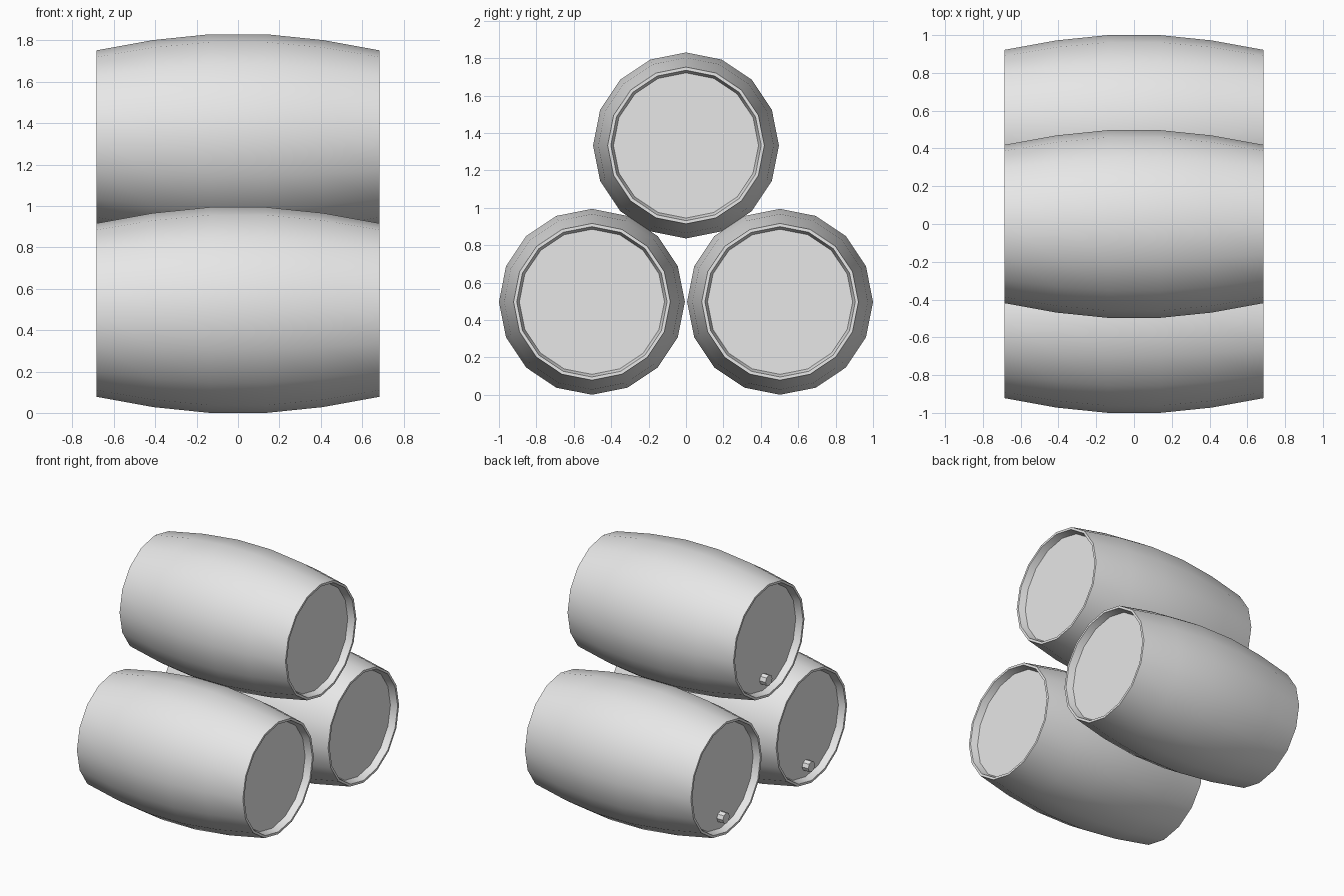
import bpy
import bmesh
from math import cos, sin, pi, radians
from mathutils import Matrix

SIDES = 16
END, LID = 0.685, 0.635      # barrel end and recessed lid positions along x

cube = bpy.data.objects.get("Cube")
if cube:
    bpy.data.objects.remove(cube, do_unlink=True)

grey = bpy.data.materials.new("plain grey")
grey.use_nodes = True
colour = (0.8, 0.8, 0.8, 1)
grey.diffuse_color = colour
grey.node_tree.nodes["Principled BSDF"].inputs["Base Color"].default_value = colour


def finish(bm, name, location):
    bmesh.ops.recalc_face_normals(bm, faces=bm.faces)
    mesh = bpy.data.meshes.new(name)
    bm.to_mesh(mesh)
    bm.free()
    mesh.materials.append(grey)
    obj = bpy.data.objects.new(name, mesh)
    obj.location = location
    bpy.context.collection.objects.link(obj)
    bpy.ops.object.select_all(action='DESELECT')
    obj.select_set(True)
    bpy.context.view_layer.objects.active = obj
    bpy.ops.object.shade_smooth_by_angle(angle=radians(35))
    return obj


def barrel(name, location):
    # Half profile of (x, radius): lid edge, sloped lip, rim, bulging staves
    half = [(LID, 0.388), (END, 0.402), (END, 0.419), (0.41, 0.469), (0.137, 0.497)]
    profile = half + [(-x, r) for x, r in reversed(half)]
    bm = bmesh.new()
    rings = [[bm.verts.new((x, r * sin(2 * pi * i / SIDES), r * cos(2 * pi * i / SIDES)))
              for i in range(SIDES)] for x, r in profile]
    for a, b in zip(rings, rings[1:]):
        for i in range(SIDES):
            j = (i + 1) % SIDES
            bm.faces.new((a[i], a[j], b[j], b[i]))
    # Flat lids at both ends
    bm.faces.new(rings[0])
    bm.faces.new(rings[-1])
    finish(bm, name, location)


def spigot(name, location):
    # Short plug standing on the lid, low on the -x end
    bm = bmesh.new()
    bmesh.ops.create_cone(bm, cap_ends=True, segments=8, radius1=0.04, radius2=0.04,
                          depth=END - LID, matrix=Matrix.Rotation(pi / 2, 4, 'Y'))
    x, y, z = location
    finish(bm, name, (x - (END + LID) / 2, y, z - 0.3))


# Two barrels below, one resting on top
for label, y, z in (("front", -0.503, 0.497), ("back", 0.503, 0.497), ("top", 0, 1.333)):
    barrel(label + "_barrel", (0, y, z))
    spigot(label + "_spigot", (0, y, z))
